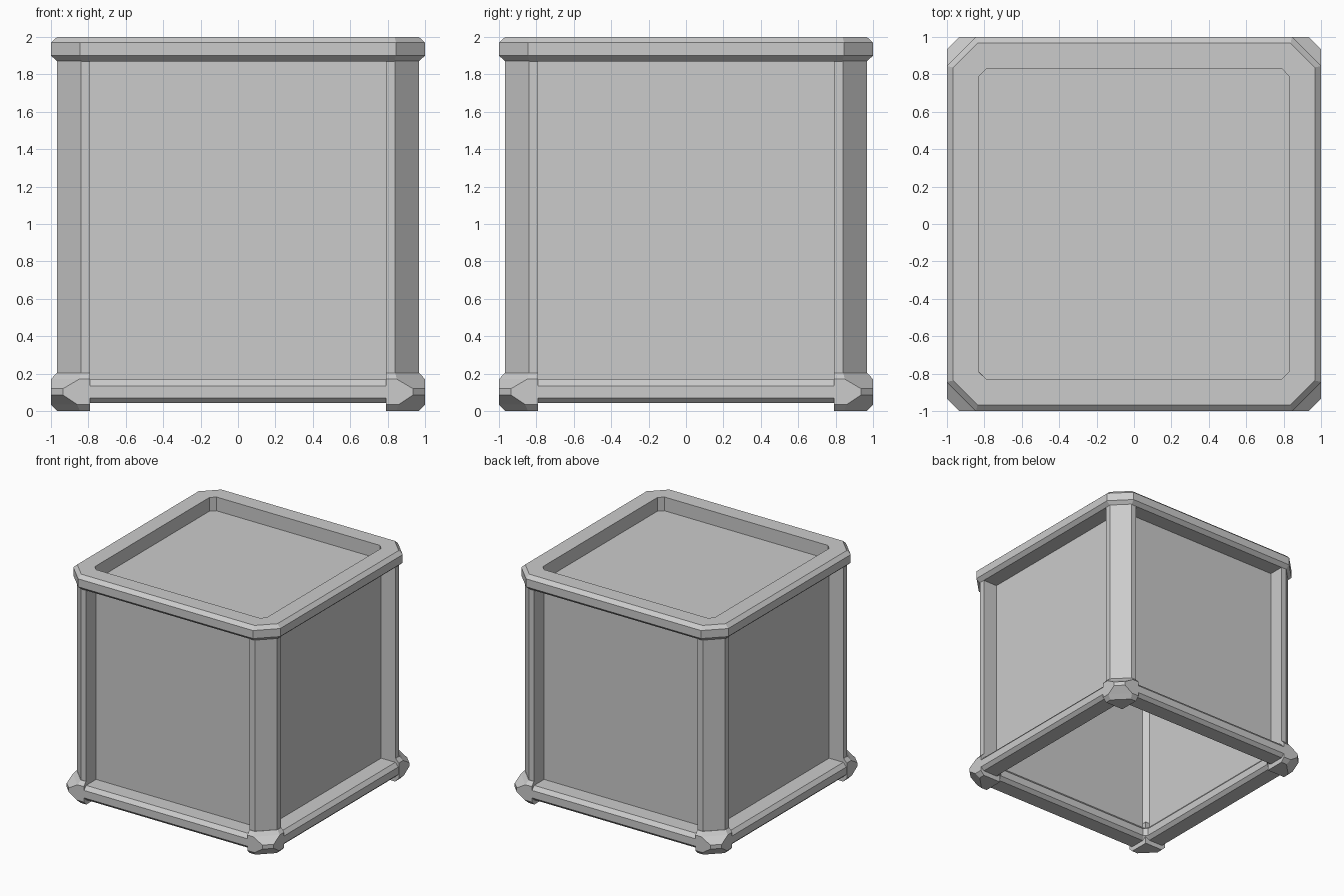
import bpy, bmesh, math
from mathutils import Matrix

if "Cube" in bpy.data.objects:
    bpy.data.objects.remove(bpy.data.objects["Cube"])


def make_object(name, bm):
    bmesh.ops.recalc_face_normals(bm, faces=bm.faces)
    me = bpy.data.meshes.new(name)
    bm.to_mesh(me)
    bm.free()
    ob = bpy.data.objects.new(name, me)
    bpy.context.collection.objects.link(ob)
    return ob


def octagon(r, c):
    """Square of half width r with corners cut by c."""
    k = r - c
    return [(r, -k), (r, k), (k, r), (-k, r), (-r, k), (-r, -k), (-k, -r), (k, -r)]


def loft(bm, rings, closed=False, caps=False):
    """Skin a stack of (outline, z) rings."""
    loops = [[bm.verts.new((x, y, z)) for x, y in pts] for pts, z in rings]
    pairs = list(zip(loops, loops[1:]))
    if closed:
        pairs.append((loops[-1], loops[0]))
    for a, b in pairs:
        n = len(a)
        for i in range(n):
            j = (i + 1) % n
            bm.faces.new((a[i], a[j], b[j], b[i]))
    if caps:
        bm.faces.new(loops[0])
        bm.faces.new(loops[-1])


def frame(name, profile):
    """Chamfered square ring from a closed (radius, corner cut, z) profile."""
    bm = bmesh.new()
    loft(bm, [(octagon(r, c), z) for r, c, z in profile], closed=True)
    return make_object(name, bm)


# Top rim with bevelled outer edge
frame("top_rim", [(0.83, 0.04, 2.0), (0.967, 0.13, 2.0), (1.0, 0.155, 1.97),
                  (1.0, 0.155, 1.9), (0.967, 0.13, 1.87), (0.83, 0.04, 1.87)])

# Bottom rails
frame("bottom_rail", [(0.967, 0.13, 0.168), (0.996, 0.155, 0.135), (0.996, 0.155, 0.07),
                      (0.967, 0.13, 0.042), (0.83, 0.04, 0.042), (0.80, 0.03, 0.07),
                      (0.80, 0.03, 0.135), (0.83, 0.04, 0.168)])

# Thin recessed panels: four sides and the top, open at the bottom
for i, side in enumerate(("front", "right", "back", "left")):
    bm = bmesh.new()
    bm.faces.new([bm.verts.new(p) for p in
                  ((-0.79, -0.83, 0.1), (0.79, -0.83, 0.1), (0.79, -0.83, 1.88), (-0.79, -0.83, 1.88))])
    bm.transform(Matrix.Rotation(i * math.pi / 2, 4, 'Z'))
    make_object(side + "_panel", bm)
bm = bmesh.new()
bm.faces.new([bm.verts.new((x, y, 1.88)) for x, y in octagon(0.83, 0.04)])
make_object("top_panel", bm)

# Corner posts and flared feet
post = [(0.83, 0.79), (0.967, 0.79), (0.967, 0.84), (0.84, 0.967), (0.79, 0.967), (0.79, 0.83)]


def foot_ring(r, c):
    return [(0.79, 0.79), (r, 0.79), (r, r - c), (r - c, r), (0.79, r)]


foot = [(0.965, 0.12, 0.0), (1.0, 0.14, 0.035), (1.0, 0.065, 0.085),
        (1.0, 0.065, 0.12), (1.0, 0.15, 0.17), (0.97, 0.13, 0.203)]

for i, corner in enumerate(("back_right", "back_left", "front_left", "front_right")):
    turn = Matrix.Rotation(i * math.pi / 2, 4, 'Z')
    bm = bmesh.new()
    loft(bm, [(post, 0.1), (post, 1.9)], caps=True)
    bm.transform(turn)
    make_object(corner + "_post", bm)

    bm = bmesh.new()
    loft(bm, [(foot_ring(r, c), z) for r, c, z in foot], caps=True)
    bm.transform(turn)
    make_object(corner + "_foot", bm)
